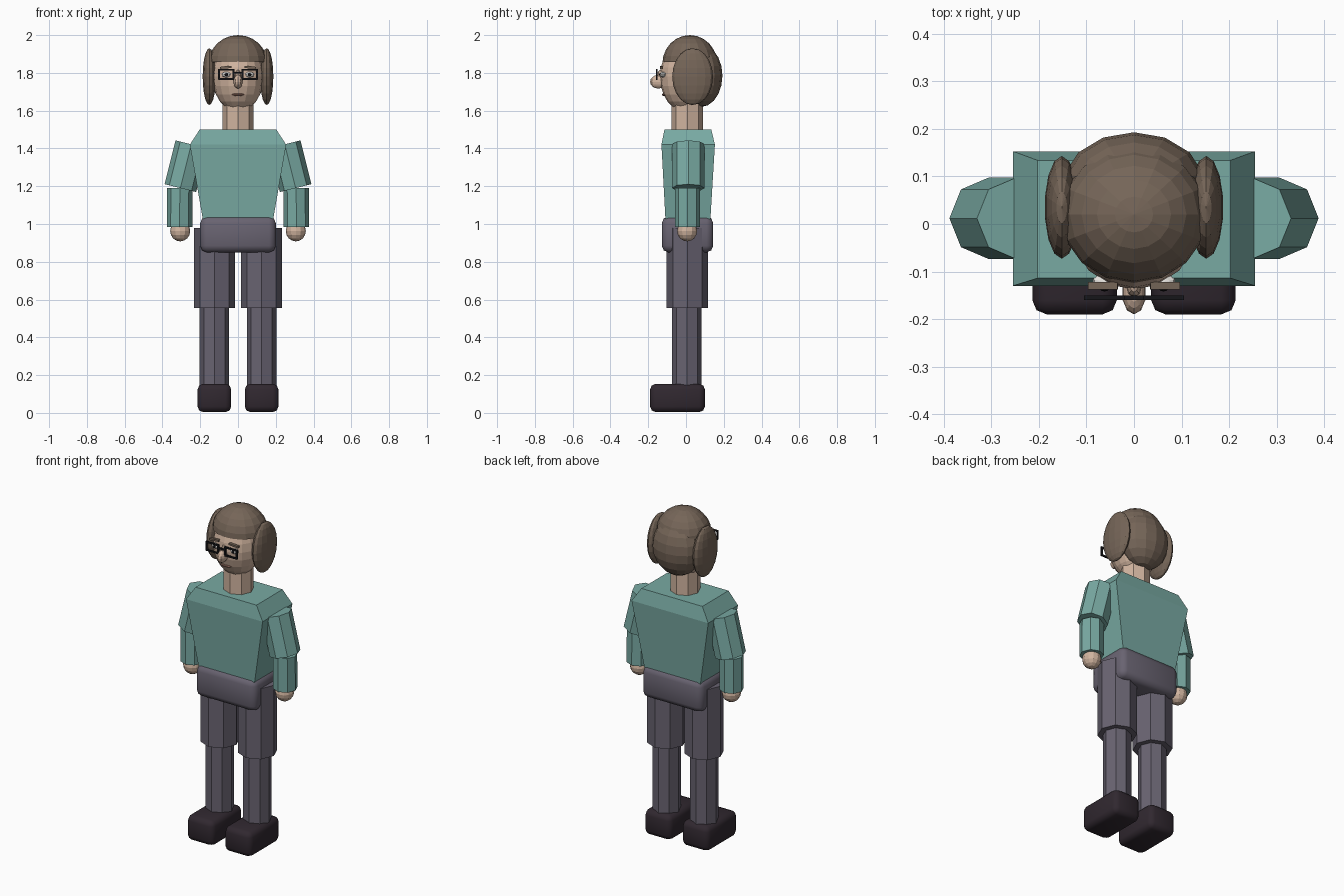
import bpy, bmesh, math
from mathutils import Vector, Matrix

if "Cube" in bpy.data.objects:
    bpy.data.objects.remove(bpy.data.objects["Cube"])


def mat(name, rgb):
    m = bpy.data.materials.new(name)
    m.diffuse_color = (*rgb, 1)
    m.use_nodes = True
    m.node_tree.nodes["Principled BSDF"].inputs["Base Color"].default_value = m.diffuse_color
    return m


TEAL = mat("teal_shirt", (0.19, 0.40, 0.365))
GREY = mat("grey_trousers", (0.14, 0.125, 0.165))
DARK = mat("dark_shoe", (0.030, 0.021, 0.029))
HAIR = mat("brown_hair", (0.18, 0.132, 0.098))
SKIN = mat("skin", (0.64, 0.46, 0.35))
BLACK = mat("black_frame", (0.008, 0.008, 0.01))
WHITE = mat("eye_white", (0.80, 0.78, 0.74))
LIP = mat("lip", (0.33, 0.17, 0.13))


def finish(name, bm, material):
    bmesh.ops.recalc_face_normals(bm, faces=bm.faces)
    me = bpy.data.meshes.new(name)
    bm.to_mesh(me)
    bm.free()
    me.materials.append(material)
    ob = bpy.data.objects.new(name, me)
    bpy.context.collection.objects.link(ob)
    return ob


def ball(name, loc, radii, material, seg=12, rings=8, cut_z=None):
    bm = bmesh.new()
    bmesh.ops.create_uvsphere(bm, u_segments=seg, v_segments=rings, radius=1)
    bmesh.ops.transform(bm, verts=bm.verts,
                        matrix=Matrix.Translation(loc) @ Matrix.Diagonal((*radii, 1)))
    if cut_z is not None:
        bmesh.ops.bisect_plane(bm, geom=bm.verts[:] + bm.edges[:] + bm.faces[:],
                               plane_co=(0, 0, cut_z), plane_no=(0, 0, -1), clear_outer=True)
        bmesh.ops.holes_fill(bm, edges=[e for e in bm.edges if e.is_boundary])
    return finish(name, bm, material)


def box(name, loc, size, material, bevel=0.0, rot=0.0):
    bm = bmesh.new()
    bmesh.ops.create_cube(bm, size=1)
    bmesh.ops.transform(bm, verts=bm.verts, matrix=Matrix.Translation(loc)
                        @ Matrix.Rotation(rot, 4, 'Y') @ Matrix.Diagonal((*size, 1)))
    if bevel:
        bmesh.ops.bevel(bm, geom=bm.edges[:], offset=bevel, segments=2,
                        profile=0.5, affect='EDGES')
    return finish(name, bm, material)


def limb(name, a, b, r, material, sides=8):
    """Flat-sided cylinder running from a to b."""
    a, b = Vector(a), Vector(b)
    d = b - a
    bm = bmesh.new()
    bmesh.ops.create_cone(bm, cap_ends=True, segments=sides, radius1=r, radius2=r, depth=d.length)
    tilt = Matrix.Rotation(math.atan2(d.x, d.z), 4, 'Y')
    bmesh.ops.transform(bm, verts=bm.verts, matrix=Matrix.Translation((a + b) / 2) @ tilt)
    return finish(name, bm, material)


# torso: stacked rectangles, (z, half width, front y, back y)
bm = bmesh.new()
rings = []
for z, w, f, b in [(0.99, 0.18, -0.107, 0.127), (1.42, 0.255, -0.13, 0.153),
                   (1.50, 0.203, -0.114, 0.134)]:
    rings.append([bm.verts.new(p) for p in ((-w, f, z), (w, f, z), (w, b, z), (-w, b, z))])
for lo, hi in zip(rings, rings[1:]):
    for i in range(4):
        j = (i + 1) % 4
        bm.faces.new((lo[i], lo[j], hi[j], hi[i]))
bm.faces.new(rings[0])
bm.faces.new(rings[-1])
finish("torso", bm, TEAL)

# hips
box("hips", (0, 0.008, 0.945), (0.40, 0.272, 0.19), GREY, 0.035)

# arms and legs
for s, side in ((-1, "left"), (1, "right")):
    limb(side + "_upper_arm", (s * 0.305, 0.012, 1.19), (s * 0.247, 0.012, 1.422), 0.086, TEAL)
    limb(side + "_forearm", (s * 0.309, 0.008, 0.985), (s * 0.308, 0.008, 1.19), 0.067, TEAL)
    ball(side + "_hand", (s * 0.306, 0.006, 0.963), (0.053, 0.053, 0.055), SKIN)
    limb(side + "_thigh", (s * 0.125, 0.007, 0.555), (s * 0.125, 0.007, 0.98), 0.109, GREY)
    limb(side + "_shin", (s * 0.125, 0.005, 0.13), (s * 0.125, 0.005, 0.57), 0.078, GREY)
    box(side + "_shoe", (s * 0.125, -0.045, 0.079), (0.178, 0.29, 0.15), DARK, 0.03)

# neck and head
limb("neck", (0, 0.007, 1.49), (0, 0.007, 1.70), 0.083, SKIN)
ball("head", (0, 0.0, 1.78), (0.135, 0.138, 0.187), SKIN, 16, 12)

# hair: crown, back and side locks
ball("hair_crown", (0, 0.02, 1.85), (0.156, 0.145, 0.15), HAIR, 16, 12, 1.858)
ball("hair_back", (0, 0.08, 1.785), (0.15, 0.113, 0.165), HAIR, 14, 10)
for s, side in ((-1, "left"), (1, "right")):
    ball(side + "_hair_lock", (s * 0.152, 0.035, 1.78), (0.036, 0.108, 0.15), HAIR, 14, 10)

# face
ball("nose", (0, -0.147, 1.753), (0.025, 0.043, 0.036), SKIN, 10, 8)
ball("nose_bridge", (0, -0.132, 1.785), (0.016, 0.022, 0.032), SKIN, 8, 6)
ball("mouth", (0, -0.116, 1.685), (0.036, 0.012, 0.007), LIP, 10, 6)
for s, side in ((-1, "left"), (1, "right")):
    x = s * 0.062
    ball(side + "_eye", (x, -0.122, 1.791), (0.026, 0.017, 0.015), WHITE, 10, 6)
    ball(side + "_pupil", (x, -0.137, 1.791), (0.009, 0.005, 0.009), BLACK, 8, 6)
    box(side + "_brow", (s * 0.065, -0.130, 1.829), (0.062, 0.016, 0.011), HAIR, 0, s * 0.08)
    # spectacle rim: two rails and two posts
    for dz in (-0.024, 0.024):
        box(side + "_rim_rail", (x, -0.155, 1.792 + dz), (0.084, 0.009, 0.009), BLACK)
    for dx in (-0.0385, 0.0385):
        box(side + "_rim_post", (x + dx, -0.155, 1.792), (0.009, 0.009, 0.056), BLACK)
box("spectacle_bridge", (0, -0.155, 1.80), (0.046, 0.009, 0.009), BLACK)

# soften the rounded hips and shoes
bpy.ops.object.select_all(action='DESELECT')
for ob in bpy.data.objects:
    if "shoe" in ob.name or ob.name == "hips":
        ob.select_set(True)
        bpy.context.view_layer.objects.active = ob
bpy.ops.object.shade_smooth_by_angle(angle=math.radians(50))
